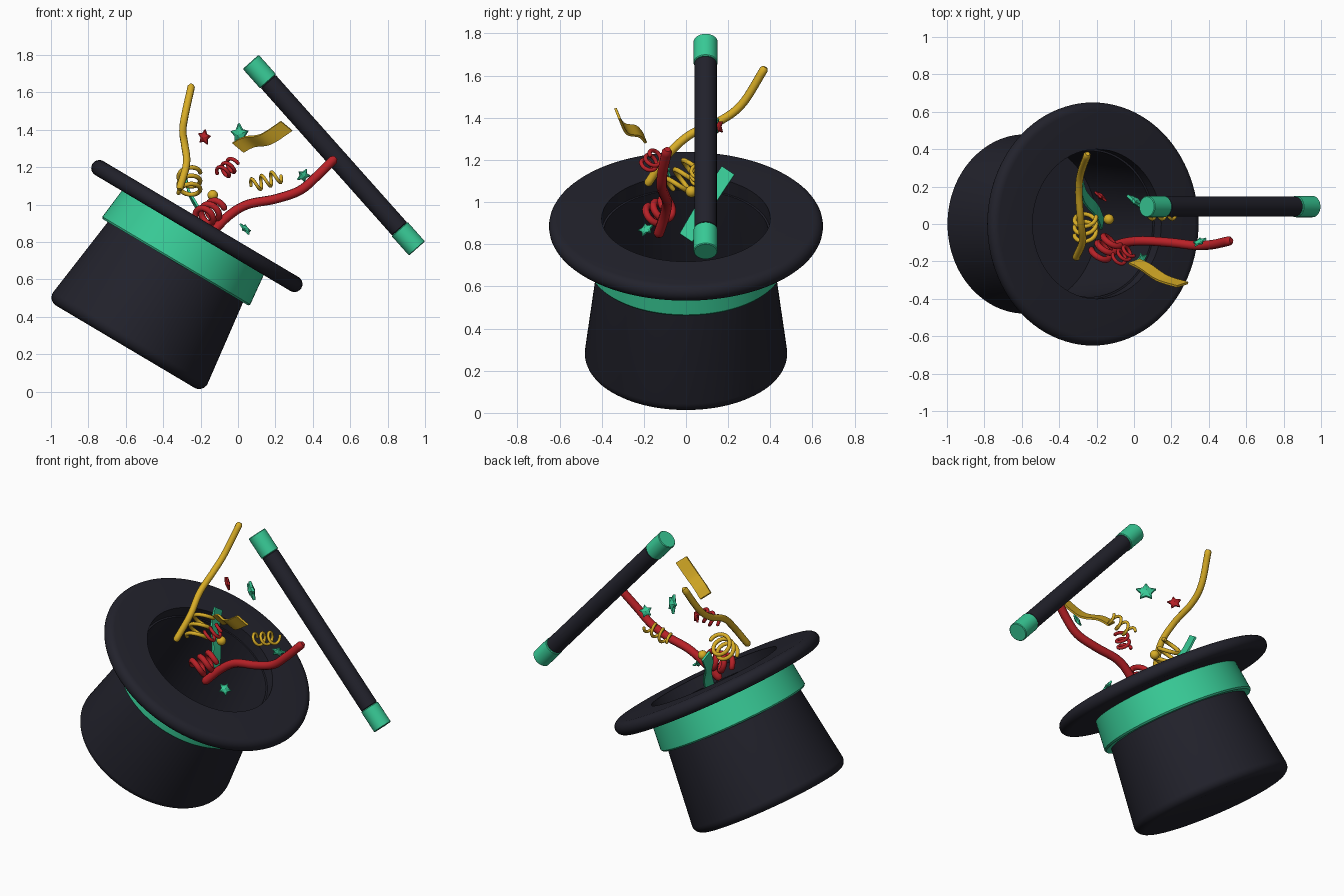
import bpy, bmesh, math
from mathutils import Vector, Matrix

cube = bpy.data.objects.get("Cube")
if cube:
    bpy.data.objects.remove(cube, do_unlink=True)


def material(name, rgb):
    m = bpy.data.materials.new(name)
    m.use_nodes = True
    col = (*rgb, 1.0)
    m.diffuse_color = col
    node = next(n for n in m.node_tree.nodes if n.type == 'BSDF_PRINCIPLED')
    node.inputs["Base Color"].default_value = col
    return m


BLACK = material("black felt", (0.016, 0.016, 0.025))
GREEN = material("mint green", (0.04, 0.60, 0.31))
GOLD = material("gold", (0.69, 0.42, 0.02))
RED = material("red", (0.48, 0.015, 0.02))


def finish(bm, name, mat, matrix=Matrix(), angle=35):
    bmesh.ops.recalc_face_normals(bm, faces=bm.faces)
    mesh = bpy.data.meshes.new(name)
    bm.to_mesh(mesh)
    bm.free()
    mesh.materials.append(mat)
    obj = bpy.data.objects.new(name, mesh)
    obj.matrix_world = matrix
    bpy.context.collection.objects.link(obj)
    smooth(obj, angle)
    return obj


def smooth(obj, angle=35):
    bpy.ops.object.select_all(action='DESELECT')
    obj.select_set(True)
    bpy.context.view_layer.objects.active = obj
    bpy.ops.object.shade_smooth_by_angle(angle=math.radians(angle))


def lathe(name, mat, profile, matrix, closed=False, steps=96):
    """Spin (radius, height) points around local z."""
    bm = bmesh.new()
    vs = [bm.verts.new((r, 0, z)) for r, z in profile]
    pairs = list(zip(vs, vs[1:])) + ([(vs[-1], vs[0])] if closed else [])
    edges = [bm.edges.new(p) for p in pairs]
    bmesh.ops.spin(bm, geom=vs + edges, axis=(0, 0, 1), cent=(0, 0, 0),
                   angle=math.tau, steps=steps)
    bmesh.ops.remove_doubles(bm, verts=bm.verts, dist=1e-4)
    return finish(bm, name, mat, matrix)


def arc(cr, cz, rad, a0, a1, n=6):
    """Profile points of a rounded corner, angles in degrees."""
    angles = [math.radians(a0 + (a1 - a0) * i / n) for i in range(n + 1)]
    return [(cr + rad * math.cos(a), cz + rad * math.sin(a)) for a in angles]


def spline(points, per=8):
    """Sample a smooth path through the given points."""
    p = [Vector(q) for q in points]
    p = [2 * p[0] - p[1]] + p + [2 * p[-1] - p[-2]]
    out = []
    for a, b, c, d in zip(p, p[1:], p[2:], p[3:]):
        for i in range(per):
            t = i / per
            out.append(0.5 * (2 * b + (c - a) * t + (2 * a - 5 * b + 4 * c - d) * t * t
                              + (3 * b - a - 3 * c + d) * t ** 3))
    return out + [p[-2]]


def tube(name, mat, path, radius):
    """Round tube with softened ends."""
    ends = [path[0] + (path[0] - path[1]).normalized() * radius * 0.6,
            path[-1] + (path[-1] - path[-2]).normalized() * radius * 0.6]
    pts = [ends[0]] + path + [ends[1]]
    cu = bpy.data.curves.new(name, 'CURVE')
    cu.dimensions = '3D'
    cu.bevel_depth = radius
    cu.bevel_resolution = 3
    cu.use_fill_caps = True
    s = cu.splines.new('POLY')
    s.points.add(len(pts) - 1)
    for i, (sp, co) in enumerate(zip(s.points, pts)):
        sp.co = (*co, 1)
        sp.radius = 0.6 if i in (0, len(pts) - 1) else 1.0
    cu.materials.append(mat)
    obj = bpy.data.objects.new(name, cu)
    bpy.context.collection.objects.link(obj)
    bpy.ops.object.select_all(action='DESELECT')
    obj.select_set(True)
    bpy.context.view_layer.objects.active = obj
    bpy.ops.object.convert(target='MESH')
    smooth(bpy.context.view_layer.objects.active, 50)


def coil(name, mat, start, end, radius, turns, thick, phase=0):
    a, b = Vector(start), Vector(end)
    rot = (b - a).to_track_quat('Z', 'Y')
    n = int(turns * 20)
    path = []
    for i in range(n + 1):
        t = math.tau * turns * i / n + phase
        offset = Vector((math.cos(t), math.sin(t), 0)) * radius
        path.append(a.lerp(b, i / n) + rot @ offset)
    tube(name, mat, path, thick)


def ribbon(name, mat, points, width, thick=0.012):
    """Flat strip swept along a path with a fixed width direction."""
    path, w = spline(points), Vector(width) / 2
    bm = bmesh.new()
    rows = []
    for i, p in enumerate(path):
        along = path[min(i + 1, len(path) - 1)] - path[max(i - 1, 0)]
        n = along.cross(w).normalized() * thick / 2
        rows.append([bm.verts.new(p + q) for q in (w + n, w - n, -w - n, n - w)])
    for r, s in zip(rows, rows[1:]):
        for k in range(4):
            bm.faces.new((r[k], r[k - 1], s[k - 1], s[k]))
    bm.faces.new(rows[0])
    bm.faces.new(rows[-1])
    finish(bm, name, mat)


def star(name, mat, centre, size, normal, spin=0):
    """Puffy five-pointed star."""
    bm = bmesh.new()
    rims = []
    for h in (-0.12, 0.12):
        rims.append([bm.verts.new((size * k * math.sin(t), size * k * math.cos(t), size * h))
                     for t, k in ((math.pi * i / 5, 0.55 if i % 2 else 1.0) for i in range(10))])
    tips = [bm.verts.new((0, 0, size * h)) for h in (-0.36, 0.36)]
    for i in range(10):
        bm.faces.new((rims[0][i], rims[0][i - 1], rims[1][i - 1], rims[1][i]))
        for rim, tip in zip(rims, tips):
            bm.faces.new((rim[i], rim[i - 1], tip))
    rot = Vector(normal).to_track_quat('Z', 'Y').to_matrix().to_4x4()
    finish(bm, name, mat, Matrix.Translation(centre) @ rot @ Matrix.Rotation(spin, 4, 'Z'))


# Tilted hat: local origin at the middle of the brim
hat = Matrix.Translation((-0.22, 0, 0.885)) @ Matrix.Rotation(math.radians(30.7), 4, 'Y')
crown = [(0, -0.75)] + arc(0.43, -0.70, 0.05, -90, 5) + \
        [(0.42, -0.22), (0.405, -0.03), (0.39, -0.03), (0.40, -0.22), (0.44, -0.70), (0, -0.70)]
lathe("hat_crown", BLACK, crown, hat)
brim = [(0.40, -0.043)] + arc(0.607, 0, 0.043, -90, 90, 10) + [(0.40, 0.043)]
lathe("hat_brim", BLACK, brim, hat, closed=True)
band = [(0.41, -0.225), (0.452, -0.225), (0.46, -0.215), (0.44, -0.03), (0.40, -0.03)]
lathe("hat_band", GREEN, band, hat, closed=True)

# Wand with two coloured tips
top, bottom = Vector((0.068, 0.093, 1.763)), Vector((0.957, 0.093, 0.765))
length = (bottom - top).length
wand = Matrix.Translation(top) @ (bottom - top).to_track_quat('Z', 'Y').to_matrix().to_4x4()
for name, mat, a, b, r in (("wand_upper_tip", GREEN, 0, 0.14, 0.057),
                           ("wand_shaft", BLACK, 0.14, length - 0.14, 0.053),
                           ("wand_lower_tip", GREEN, length - 0.14, length, 0.057)):
    lathe(name, mat, [(0, a), (r - 0.004, a), (r, a + 0.004), (r, b - 0.004),
                      (r - 0.004, b), (0, b)], wand, steps=48)

# Round streamers
tube("gold_streamer", GOLD, spline([(-0.31, -0.18, 1.09), (-0.275, -0.09, 1.22), (-0.285, 0.02, 1.32),
     (-0.295, 0.17, 1.39), (-0.285, 0.27, 1.47), (-0.25, 0.37, 1.63)]), 0.02)
tube("red_streamer", RED, spline([(-0.14, -0.13, 0.85), (-0.05, -0.10, 0.94), (0.05, -0.09, 1.0),
     (0.20, -0.10, 1.03), (0.33, -0.115, 1.075), (0.42, -0.11, 1.15), (0.51, -0.09, 1.24)]), 0.025)

# Flat ribbons
ribbon("gold_ribbon", GOLD, [(0, -0.20, 1.305), (0.06, -0.23, 1.335), (0.15, -0.29, 1.35),
       (0.26, -0.325, 1.42)], (-0.06, -0.02, 0.05))
ribbon("green_ribbon", GREEN, [(-0.28, 0.20, 1.15), (-0.26, 0.14, 1.06), (-0.20, 0.07, 0.95),
       (-0.17, 0, 0.83)], (0.01, 0.06, -0.04))

# Curled streamers
coil("gold_coil", GOLD, (-0.26, -0.06, 1.06), (-0.26, 0.04, 1.17), 0.058, 2.5, 0.012)
coil("red_coil", RED, (-0.19, -0.17, 0.93), (-0.11, -0.08, 0.98), 0.05, 2.5, 0.017)
coil("small_red_coil", RED, (-0.09, -0.19, 1.165), (-0.02, -0.14, 1.22), 0.036, 2.5, 0.01)
coil("small_gold_coil", GOLD, (0.07, 0.06, 1.10), (0.23, 0.06, 1.155), 0.035, 3, 0.009)

# Confetti stars and ball
star("red_star", RED, (-0.18, 0.15, 1.36), 0.043, (0.6, 0.75, 0.1), 0.2)
star("large_green_star", GREEN, (0.01, 0.12, 1.375), 0.06, (0.6, 0.75, 0.15))
star("right_green_star", GREEN, (0.35, -0.095, 1.155), 0.04, (-0.4, 0.8, 0.4), 0.3)
star("low_green_star", GREEN, (0.04, -0.19, 0.87), 0.04, (0.6, -0.35, 0.6), 0.5)
bm = bmesh.new()
bmesh.ops.create_uvsphere(bm, u_segments=24, v_segments=12, radius=0.028)
finish(bm, "gold_ball", GOLD, Matrix.Translation((-0.135, 0.025, 1.05)))
